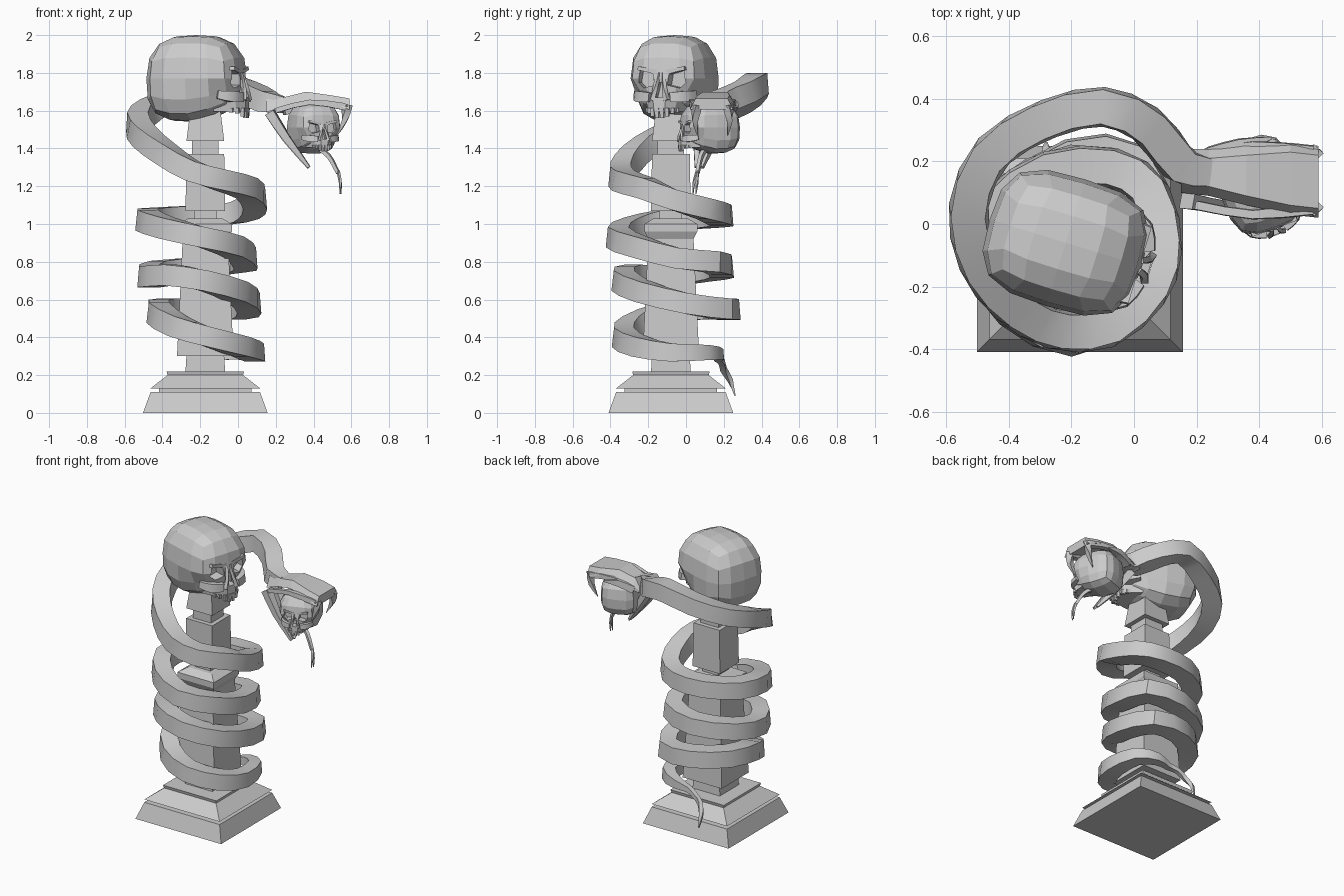
import bpy, bmesh
from math import radians
from mathutils import Vector, Matrix

if "Cube" in bpy.data.objects:
    bpy.data.objects.remove(bpy.data.objects["Cube"])


def make(name, rings, mat=Matrix(), smooth=False):
    """Loft closed rings of equal size into a capped mesh object."""
    bm = bmesh.new()
    vs = [[bm.verts.new(p) for p in r] for r in rings]
    n = len(vs[0])
    for a, b in zip(vs, vs[1:]):
        for i in range(n):
            j = (i + 1) % n
            bm.faces.new((a[i], a[j], b[j], b[i]))
    bm.faces.new(vs[0][::-1])
    bm.faces.new(vs[-1])
    return finish(name, bm, mat, smooth)


def finish(name, bm, mat, smooth=False):
    bmesh.ops.recalc_face_normals(bm, faces=bm.faces)
    me = bpy.data.meshes.new(name)
    bm.to_mesh(me)
    bm.free()
    me.transform(mat)
    ob = bpy.data.objects.new(name, me)
    bpy.context.collection.objects.link(ob)
    if smooth:
        bpy.ops.object.select_all(action='DESELECT')
        ob.select_set(True)
        bpy.context.view_layer.objects.active = ob
        bpy.ops.object.shade_smooth_by_angle(angle=radians(35))
    return ob


def sweep(name, pts, steps=3, mat=Matrix()):
    """Four-sided tube along a smoothed path of (x, y, z, half width)."""
    P = [Vector(p) for p in pts]
    P = [2 * P[0] - P[1]] + P + [2 * P[-1] - P[-2]]
    path = []
    for a, b, c, d in zip(P, P[1:], P[2:], P[3:]):
        for k in range(steps):
            t = k / steps
            path.append(0.5 * (2 * b + (c - a) * t + (2 * a - 5 * b + 4 * c - d) * t * t
                               + (3 * b - a - 3 * c + d) * t ** 3))
    path.append(P[-2])
    rings = []
    for i, p in enumerate(path):
        t = (path[min(i + 1, len(path) - 1)] - path[max(i - 1, 0)]).xyz.normalized()
        side = t.cross(Vector((0, 0, 1))).normalized()
        up = side.cross(t)
        w = max(p.w, 0.002)
        rings.append([p.xyz + side * w * a + up * w * b
                      for a, b in ((-1.1, -.95), (1.1, -.95), (.95, .95), (-.95, .95))])
    return make(name, rings, mat, True)


# Square pedestal and stacked column: (half width, height)
profile = [(.33, 0), (.29, .11), (.245, .11), (.245, .13), (.29, .13), (.2, .2), (.205, .22),
           (.105, .22), (.1, .3), (.15, .3), (.14, .5), (.12, .92),
           (.14, .96), (.14, 1.0), (.09, 1.03), (.06, 1.03), (.06, 1.07), (.105, 1.07),
           (.1, 1.37), (.07, 1.37), (.07, 1.44), (.1, 1.44), (.08, 1.6)]
make("pedestal_column", [[(-.173 + sx * h, -.08 + sy * h, z)
                          for sx, sy in ((-1, -1), (1, -1), (1, 1), (-1, 1))] for h, z in profile])


def cut(ob, cutter):
    m = ob.modifiers.new("cut", 'BOOLEAN')
    m.operation, m.object, m.solver = 'DIFFERENCE', cutter, 'EXACT'
    bpy.context.view_layer.update()
    me = bpy.data.meshes.new_from_object(ob.evaluated_get(bpy.context.evaluated_depsgraph_get()))
    ob.modifiers.clear()
    ob.data = me
    bpy.data.objects.remove(cutter)


def slab(name, mat, x0, x1, outline, scale=1.0):
    """Extrude a (y, z) outline along x."""
    return make(name, [[(x0, y, z) for y, z in outline],
                        [(x1, y * scale, z) for y, z in outline]], mat)


def skull(name, mat):
    # Boxy rounded cranium, narrowed toward the face and the crown
    bm = bmesh.new()
    bmesh.ops.create_cube(bm, size=2)
    bmesh.ops.subdivide_edges(bm, edges=bm.edges[:], cuts=3, use_grid_fill=True)
    for v in bm.verts:
        c = v.co
        c /= sum(abs(k) ** 3.3 for k in c) ** (1 / 3.3)
        if c.x > 0 and c.z < -.2:
            c.y *= 1 - .3 * c.x
            c.z *= 1 - .3 * c.x
        if c.z > .2:
            c.y *= 1 - .15 * c.z ** 2
            c.x *= 1 - .15 * c.z ** 2
        v.co = (c.x * .255, c.y * .212, c.z * .23)
    head = finish(name + "_cranium", bm, mat)
    # Eye sockets and nose opening
    for s in (-1, 1):
        eye = [(s * .035, -.035), (s * .045, .025), (s * .12, .045), (s * .13, -.02), (s * .1, -.05)]
        cut(head, slab("cutter", mat, .17, .32, eye))
    cut(head, slab("cutter", mat, .2, .34, [(-.032, -.1), (.032, -.1), (.012, -.02), (-.012, -.02)]))
    for s in (-1, 1):
        # Brow ridge, cheekbone, nasal edge
        slab(name + "_brow", mat, .2, .248,
             [(s * .02, .025), (s * .02, .045), (s * .13, .065), (s * .135, .045)], .97)
        sweep(name + "_cheekbone", [(.255, s * .05, -.1, .026), (.225, s * .115, -.095, .03),
                                    (.16, s * .155, -.085, .022)], 2, mat)
        sweep(name + "_nasal_edge", [(.245, s * .016, .03, .01), (.268, s * .026, -.05, .01),
                                     (.275, s * .04, -.115, .013)], 2, mat)
    # Upper jaw with hanging teeth
    make(name + "_upper_jaw", [[(.13, -.12, z), (.24, -.075 * k, z), (.28, -.03 * k, z),
                                (.28, .03 * k, z), (.24, .075 * k, z), (.13, .12, z)]
                               for z, k in ((-.1, 1.2), (-.175, .95))], mat)
    for s in (-1, 1):
        for x, y, h in ((.272, .014, .04), (.266, .04, .03), (.243, .064, .015), (.215, .08, .01)):
            make(name + "_tooth", [[(x + a * r, s * y + b * r, z)
                                    for a, b in ((-1, -1), (1, -1), (1, 1), (-1, 1))]
                                   for z, r in ((-.155, .012), (-.17 - h, .009))], mat)


def place(x, y, z, angle, s):
    return Matrix.Translation((x, y, z)) @ Matrix.Rotation(radians(angle), 4, 'Z') @ Matrix.Scale(s, 4)


skull("large_skull", place(-.218, -.06, 1.77, -17, 1))
skull("small_skull", place(.4, .125, 1.51, -70, .6))

# Snake body winding down from the head to the tail
coils = [(.24, .165, 1.63), (.15, .19, 1.65), (.05, .31, 1.7), (-.1, .375, 1.745),
         (-.29, .33, 1.68), (-.46, .22, 1.61), (-.53, .04, 1.54), (-.49, -.14, 1.46),
         (-.38, -.27, 1.37), (-.24, -.34, 1.28), (-.08, -.33, 1.23), (.05, -.21, 1.19),
         (.09, -.07, 1.13), (.05, .1, 1.08), (-.07, .18, 1.05), (-.27, .17, 1.04),
         (-.44, .05, 1.03), (-.48, -.12, 1.02), (-.38, -.28, .98), (-.19, -.36, .93),
         (-.02, -.25, .88), (.04, -.05, .82), (0, .14, .8), (-.2, .19, .77), (-.42, .08, .75),
         (-.47, -.12, .72), (-.36, -.28, .73), (-.18, -.33, .7), (0, -.22, .64), (.06, 0, .58),
         (0, .2, .55), (-.2, .21, .55), (-.38, .08, .55), (-.42, -.12, .53), (-.32, -.28, .46)]
body = [(*p, .045 if i == 0 else .058) for i, p in enumerate(coils)]
body += [(-.15, -.33, .4, .056), (.02, -.24, .35, .055), (.09, -.08, .32, .05), (.06, .1, .32, .042),
         (-.05, .17, .31, .03), (-.14, .17, .29, .018), (-.2, .19, .27, .015), (-.25, .2, .23, .014),
         (-.28, .235, .17, .012), (-.28, .26, .09, .003)]
sweep("snake_body", body, 2)

# Snake upper head: wedge flaring to a blunt snout (x, y min, y max, z low, z high)
make("snake_upper_head", [[(x, y0, a), (x, y1, a), (x, y1 - .03, b), (x, y0 + .03, b)]
                          for x, y0, y1, a, b in ((.15, .1, .24, 1.59, 1.66), (.24, .09, .24, 1.625, 1.67),
                                                  (.36, .06, .25, 1.655, 1.7), (.5, .03, .26, 1.64, 1.68),
                                                  (.59, .02, .25, 1.605, 1.665))])
for s in (-1, 1):
    # Fangs, upper lips and lower jaw rails, mirrored across the head
    y = .14
    sweep("fang", [(.575, y + s * .085, 1.63, .022), (.565, y + s * .09, 1.55, .014),
                   (.525, y + s * .08, 1.47, .002)], 2)
    sweep("upper_lip", [(.2, y + s * .08, 1.6, .014), (.38, y + s * .11, 1.645, .014),
                        (.57, y + s * .09, 1.62, .02)], 2)
    sweep("lower_jaw_rail", [(.17, .12 + s * .045, 1.59, .026), (.26, .1 + s * .04, 1.45, .02),
                             (.375, .07 + s * .015, 1.3, .008)], 2)
# Cheek spike behind the snout
sweep("cheek_spike", [(.24, .22, 1.6, .025), (.34, .25, 1.63, .022), (.44, .275, 1.62, .004)], 2)

# Forked tongue
sweep("tongue", [(.4, .12, 1.42, .011), (.48, .08, 1.36, .011), (.53, .06, 1.27, .009)], 3)
for s in (-1, 1):
    sweep("tongue_fork", [(.53, .06, 1.28, .007), (.542, .05 + s * .008, 1.22, .006),
                          (.542 + s * .003, .045 + s * .008, 1.16, .002)], 2)
